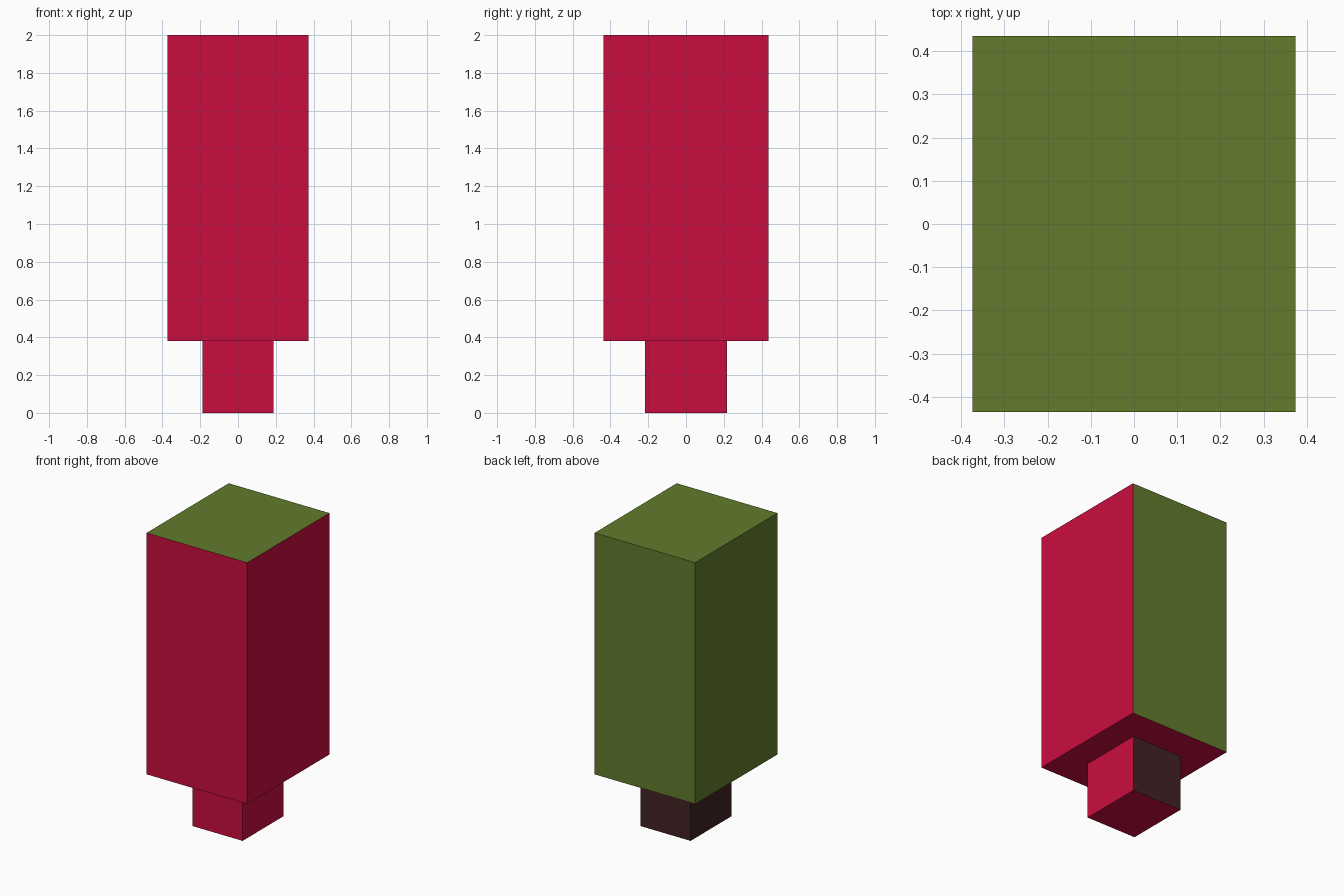
import bpy
import bmesh
from mathutils import Matrix, Vector

if "Cube" in bpy.data.objects:
    bpy.data.objects.remove(bpy.data.objects["Cube"])


def material(name, rgb):
    """Make a flat material from 0-255 sRGB values."""
    lin = [c / 255 / 12.92 if c / 255 <= 0.04045 else ((c / 255 + 0.055) / 1.055) ** 2.4 for c in rgb]
    mat = bpy.data.materials.new(name)
    mat.diffuse_color = (*lin, 1.0)
    mat.use_nodes = True
    mat.node_tree.nodes["Principled BSDF"].inputs["Base Color"].default_value = mat.diffuse_color
    return mat


red = material("crimson red", (202, 13, 63))
green = material("leaf green", (99, 123, 45))
brown = material("bark brown", (67, 34, 36))


def block(name, size_x, size_y, z0, z1, main):
    """Box whose front, right and bottom are red and whose other sides use the main colour."""
    bm = bmesh.new()
    bmesh.ops.create_cube(bm, size=1, matrix=Matrix.Translation((0, 0, (z0 + z1) / 2))
                          @ Matrix.Diagonal((size_x, size_y, z1 - z0, 1)))
    bm.normal_update()
    for f in bm.faces:
        f.material_index = 1 if f.normal.dot(Vector((1, -1, -1))) > 0 else 0
    mesh = bpy.data.meshes.new(name)
    bm.to_mesh(mesh)
    bm.free()
    mesh.materials.append(main)
    mesh.materials.append(red)
    obj = bpy.data.objects.new(name, mesh)
    bpy.context.collection.objects.link(obj)
    return obj


# Tall leafy block on a short trunk of half its width
block("tree_crown", 0.747, 0.871, 0.38, 2.0, green)
block("tree_trunk", 0.3735, 0.4355, 0.0, 0.38, brown)
